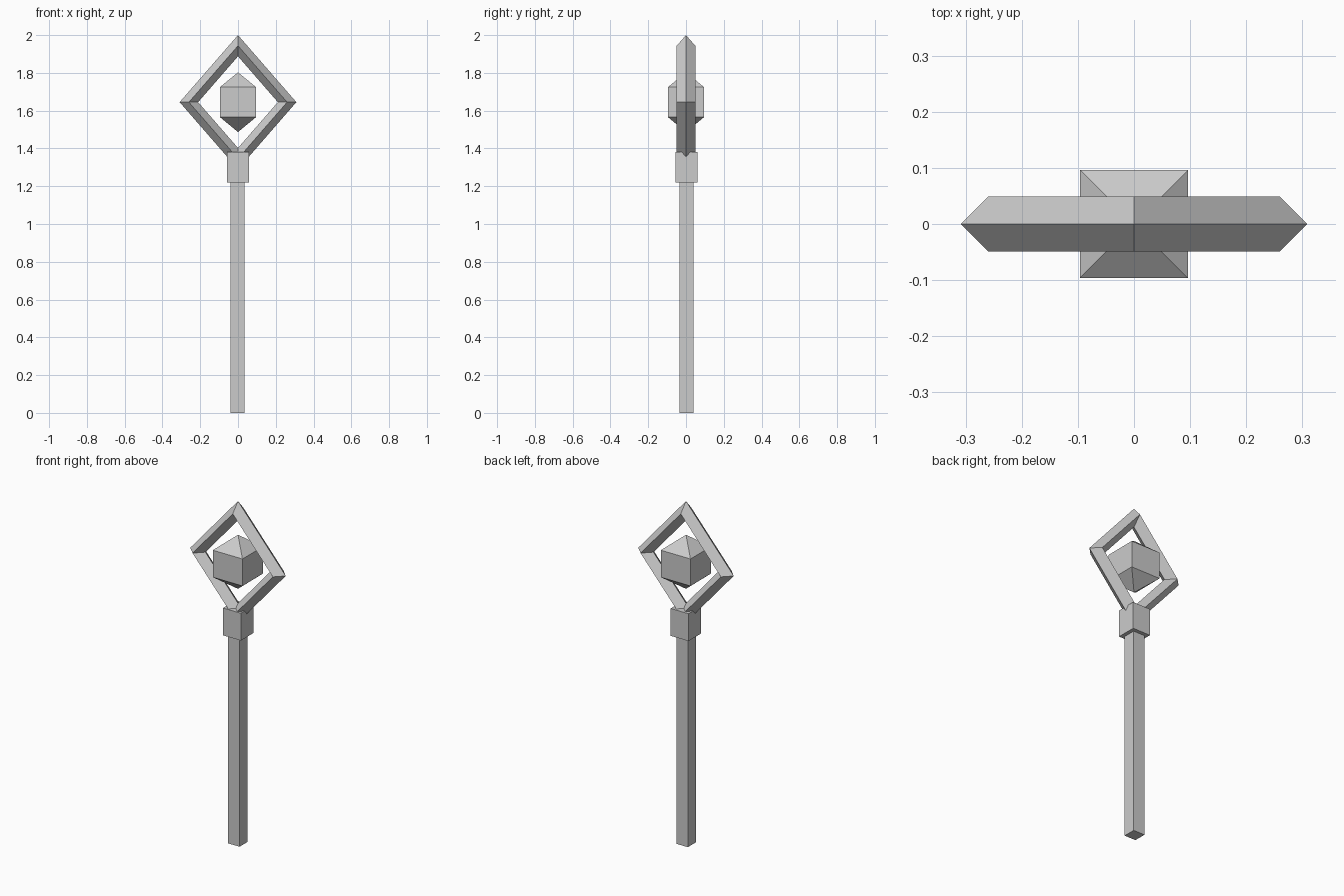
import bpy
from math import radians

cube = bpy.data.objects.get("Cube")
if cube:
    bpy.data.objects.remove(cube, do_unlink=True)

grey = bpy.data.materials.new("light_grey")
grey.use_nodes = True
grey.diffuse_color = (0.6, 0.6, 0.6, 1)
grey.node_tree.nodes["Principled BSDF"].inputs["Base Color"].default_value = grey.diffuse_color


def finish(name, scale=(1, 1, 1)):
    """Name, scale and colour the newly added primitive."""
    obj = bpy.context.object
    obj.name = name
    obj.scale = scale
    obj.data.materials.append(grey)
    return obj


def box(name, x, y, half, z0, z1):
    bpy.ops.mesh.primitive_cube_add(size=1, location=(x, y, (z0 + z1) / 2))
    return finish(name, (2 * half, 2 * half, z1 - z0))


CENTRE = 1.645

# Shaft and the collar at its top
box("shaft", -0.002, 0.002, 0.037, 0, 1.24)
box("collar", -0.001, 0.003, 0.058, 1.22, 1.38)

# Upright diamond ring with a diamond cross-section
bpy.ops.mesh.primitive_torus_add(
    major_segments=4, minor_segments=4, major_radius=0.26, minor_radius=0.049,
    location=(0, 0, CENTRE), rotation=(radians(90), 0, 0))
finish("diamond_ring", (1, 1.149, 1))

# Floating crystal: a square double pyramid
bpy.ops.mesh.primitive_uv_sphere_add(
    segments=4, ring_count=2, radius=1, location=(0, 0, CENTRE),
    rotation=(0, 0, radians(45)))
finish("crystal", (0.157, 0.157, 0.158))
